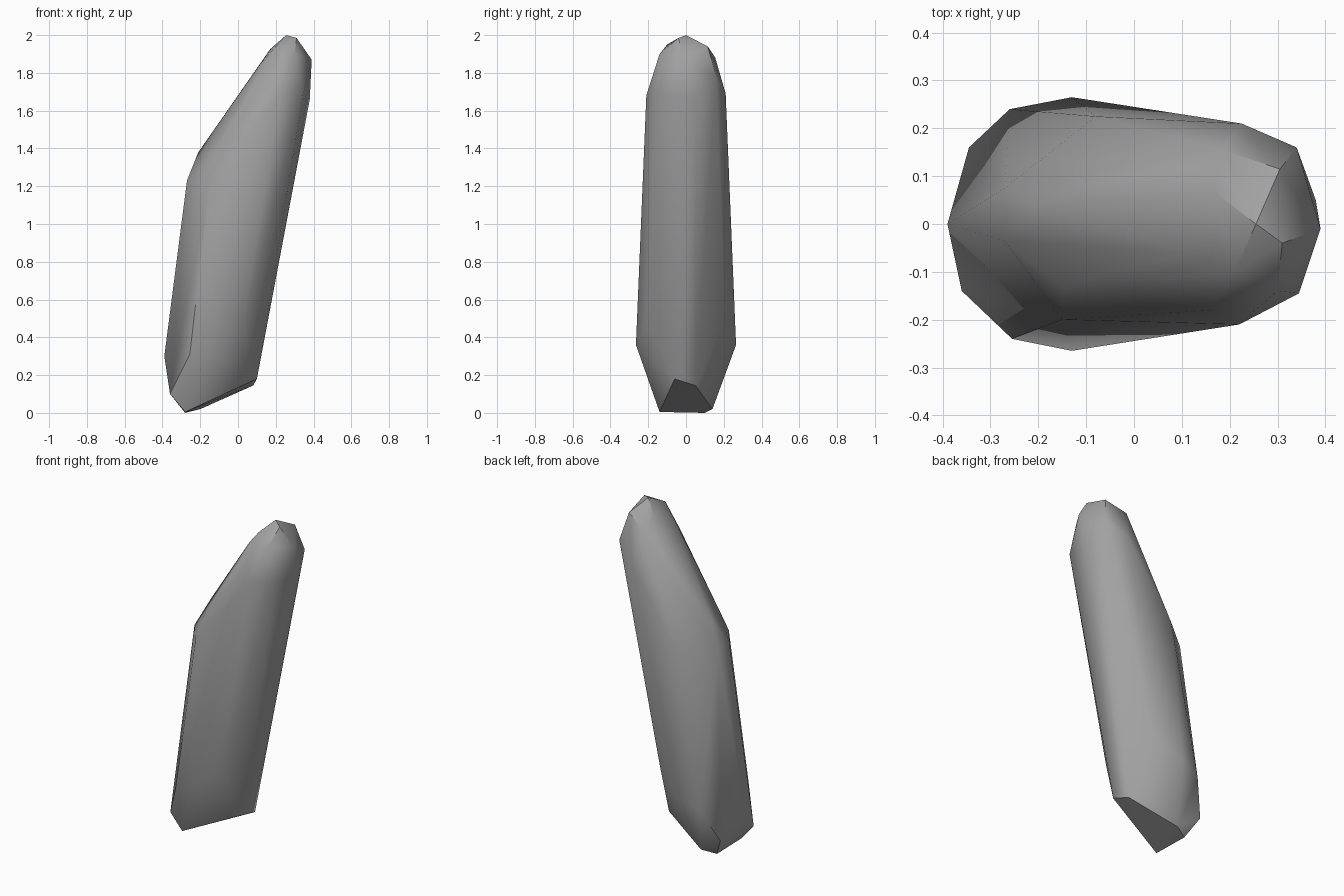
import bpy
import bmesh
import math

if "Cube" in bpy.data.objects:
    bpy.data.objects.remove(bpy.data.objects["Cube"], do_unlink=True)

# Stone colour
stone = bpy.data.materials.new("grey stone")
stone.use_nodes = True
grey = (0.36, 0.36, 0.36, 1)
stone.diffuse_color = grey
stone.node_tree.nodes["Principled BSDF"].inputs["Base Color"].default_value = grey
stone.node_tree.nodes["Principled BSDF"].inputs["Roughness"].default_value = 0.9

# Corners of the leaning stone, from the foot to the tip
foot = [(-.28, -.14, .005), (-.2, .14, .02), (-.28, .1, 0), (.1, -.06, .18), (.08, .05, .145)]
lower = [(-.36, -.14, .1), (-.345, .16, .12), (-.39, 0, .3)]
belly = [(-.255, -.24, .31), (-.26, .24, .31), (-.13, -.265, .36), (-.13, .265, .36),
         (.03, -.205, .48), (.03, .205, .48)]
shoulder = [(-.15, -.2, 1.22), (-.27, -.035, 1.23), (-.27, .075, 1.23), (-.08, .225, 1.25),
            (-.15, -.13, 1.34), (-.21, .04, 1.38)]
neck = [(.22, -.21, 1.68), (.345, -.145, 1.69), (.38, .05, 1.66), (.225, .21, 1.69),
        (.165, -.18, 1.76), (.34, .16, 1.78)]
tip = [(.12, -.06, 1.85), (.39, -.01, 1.87), (.3, -.14, 1.9), (.185, .155, 1.88),
       (.17, .065, 1.925), (.21, -.1, 1.95), (.305, .115, 1.94), (.31, -.04, 1.985),
       (.255, 0, 2)]

# Wrap the corners in a faceted skin
bm = bmesh.new()
for corner in foot + lower + belly + shoulder + neck + tip:
    bm.verts.new(corner)
bmesh.ops.convex_hull(bm, input=bm.verts[:])
loose = [v for v in bm.verts if not v.link_faces]
bmesh.ops.delete(bm, geom=loose, context="VERTS")
bmesh.ops.dissolve_limit(bm, angle_limit=math.radians(2), verts=bm.verts[:], edges=bm.edges[:])
bmesh.ops.recalc_face_normals(bm, faces=bm.faces[:])

mesh = bpy.data.meshes.new("standing_stone")
bm.to_mesh(mesh)
bm.free()
mesh.materials.append(stone)
rock = bpy.data.objects.new("standing_stone", mesh)
bpy.context.collection.objects.link(rock)

# Soft facets with crisp main ridges
bpy.ops.object.select_all(action="DESELECT")
rock.select_set(True)
bpy.context.view_layer.objects.active = rock
bpy.ops.object.shade_smooth_by_angle(angle=math.radians(35))
